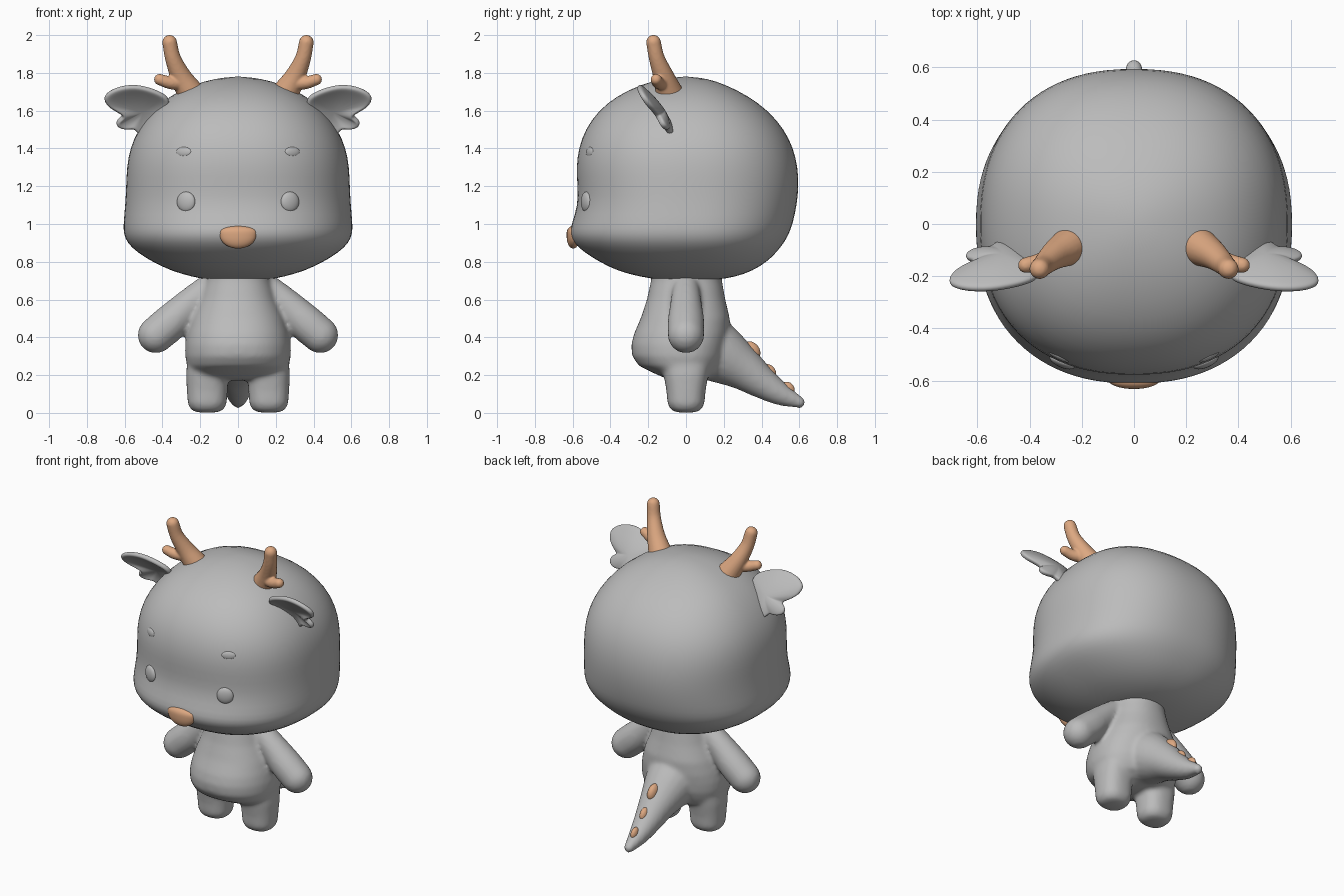
import bpy, bmesh, math
from mathutils import Vector, Matrix

cube = bpy.data.objects.get("Cube")
if cube:
    bpy.data.objects.remove(cube)


def material(name, rgb):
    m = bpy.data.materials.new(name)
    m.use_nodes = True
    m.diffuse_color = (*rgb, 1)
    m.node_tree.nodes["Principled BSDF"].inputs["Base Color"].default_value = (*rgb, 1)
    return m


grey = material("soft_grey", (0.5, 0.5, 0.5))
tan = material("warm_tan", (0.72, 0.39, 0.22))


def finish(bm, name, mat):
    bmesh.ops.recalc_face_normals(bm, faces=bm.faces)
    for f in bm.faces:
        f.smooth = True
    me = bpy.data.meshes.new(name)
    bm.to_mesh(me)
    bm.free()
    me.materials.append(mat)
    ob = bpy.data.objects.new(name, me)
    bpy.context.collection.objects.link(ob)
    return ob


def subsurf(ob, levels):
    mod = ob.modifiers.new("smooth", 'SUBSURF')
    mod.levels = mod.render_levels = levels


def skin(bm, rings, start, end):
    """Join closed rings of points and close both ends at a pole."""
    loops = [[bm.verts.new(p) for p in r] for r in rings]
    n = len(loops[0])
    for a, b in zip(loops, loops[1:]):
        for i in range(n):
            bm.faces.new((a[i], a[(i + 1) % n], b[(i + 1) % n], b[i]))
    for loop, pole in ((loops[0], start), (loops[-1], end)):
        v = bm.verts.new(pole)
        for i in range(n):
            bm.faces.new((loop[i], loop[(i + 1) % n], v))


def power(v, e):
    return math.copysign(abs(v) ** e, v)


def body_ring(z, hx, front, back, n, count=48):
    """Rounded cross-section with its own depth in front and behind."""
    pts = []
    for i in range(count):
        a = 2 * math.pi * i / count
        c, s = power(math.cos(a), 2 / n), power(math.sin(a), 2 / n)
        pts.append((hx * c, s * (back if s > 0 else -front), z))
    return pts


def tube(bm, path, count=20):
    """Round tube through (x, y, z, radius) points, with rounded ends."""
    p = [Vector(q) for q in path]
    ext = [2 * p[0] - p[1]] + p + [2 * p[-1] - p[-2]]
    pts = []
    for i in range(1, len(ext) - 2):
        a, b, c, d = ext[i - 1:i + 3]
        for k in range(6):
            t = k / 6
            pts.append(0.5 * (2 * b + (c - a) * t + (2 * a - 5 * b + 4 * c - d) * t * t
                              + (3 * b - a - 3 * c + d) * t ** 3))
    pts.append(p[-1])
    first = (pts[1] - pts[0]).xyz.normalized()
    last = (pts[-1] - pts[-2]).xyz.normalized()
    rows = []
    for k in range(1, 6):
        a = math.pi / 2 * k / 6
        rows.append((pts[0].xyz - first * pts[0].w * math.cos(a), pts[0].w * math.sin(a), first))
    for i, q in enumerate(pts):
        t = pts[min(i + 1, len(pts) - 1)] - pts[max(i - 1, 0)]
        rows.append((q.xyz, q.w, t.xyz.normalized()))
    for k in range(5, 0, -1):
        a = math.pi / 2 * k / 6
        rows.append((pts[-1].xyz + last * pts[-1].w * math.cos(a), pts[-1].w * math.sin(a), last))
    side = first.orthogonal().normalized()
    rings = []
    for centre, r, t in rows:
        side = (side - t * side.dot(t)).normalized()
        up = t.cross(side)
        rings.append([centre + r * (side * math.cos(2 * math.pi * i / count)
                                    + up * math.sin(2 * math.pi * i / count)) for i in range(count)])
    skin(bm, rings, pts[0].xyz - first * pts[0].w, pts[-1].xyz + last * pts[-1].w)


def blob(name, mat, loc, size, rot=(0, 0, 0)):
    bm = bmesh.new()
    bmesh.ops.create_uvsphere(bm, u_segments=24, v_segments=16, radius=1)
    bmesh.ops.scale(bm, vec=size, verts=bm.verts)
    ob = finish(bm, name, mat)
    ob.location, ob.rotation_euler = loc, rot
    return ob


def fuse(ob, voxel, rounds):
    """Merge overlapping pieces into one soft skin."""
    r = ob.modifiers.new("fuse", 'REMESH')
    r.mode, r.voxel_size, r.use_smooth_shade = 'VOXEL', voxel, True
    s = ob.modifiers.new("soften", 'SMOOTH')
    s.factor, s.iterations = 0.5, rounds


# Head: height, half width, front, back
profile = [(.705, .16, -.14, .17), (.72, .24, -.24, .26), (.75, .35, -.36, .35),
           (.80, .455, -.46, .43), (.85, .535, -.54, .48), (.90, .588, -.597, .52),
           (.95, .607, -.618, .547), (1.0, .608, -.607, .566), (1.1, .598, -.573, .588),
           (1.2, .593, -.575, .598), (1.3, .59, -.582, .593), (1.4, .573, -.57, .57),
           (1.5, .53, -.535, .522), (1.6, .455, -.465, .437), (1.68, .36, -.365, .327),
           (1.74, .235, -.235, .205), (1.77, .12, -.12, .11)]
bm = bmesh.new()
skin(bm, [body_ring(*r, 2.3) for r in profile], (0, 0, .70), (0, 0, 1.782))
subsurf(finish(bm, "head", grey), 1)

# Torso, arms, legs and tail fused into one body
bm = bmesh.new()
torso = [(.18, .18, -.10, .12), (.21, .245, -.17, .17), (.25, .268, -.25, .19),
         (.30, .28, -.285, .21), (.36, .28, -.29, .22), (.42, .27, -.275, .23),
         (.50, .247, -.24, .232), (.60, .205, -.207, .208), (.70, .175, -.185, .19),
         (.78, .17, -.18, .19)]
skin(bm, [body_ring(*r, 2.2) for r in torso], (0, 0, .17), (0, 0, .79))
for s in (1, -1):
    tube(bm, [(s * .15, 0, .67, .07), (s * .24, 0, .59, .082),
              (s * .35, 0, .485, .097), (s * .435, 0, .412, .097)])
    skin(bm, [[(x + s * .163, y, z) for x, y, z in body_ring(h, w, -d, d, 2.4)]
              for h, w, d in ((.004, .06, .055), (.018, .088, .082), (.05, .103, .098),
                              (.12, .108, .104), (.2, .112, .118), (.28, .105, .13))],
         (s * .163, 0, 0), (s * .163, 0, .3))
tube(bm, [(0, .08, .37, .18), (0, .19, .305, .155), (0, .30, .235, .117),
          (0, .40, .163, .088), (0, .50, .1, .062), (0, .60, .056, .033)])
fuse(finish(bm, "body", grey), .013, 9)

# Tail spikes, smaller toward the tip
for i, (y, z, size) in enumerate([(.34, .325, 1), (.432, .213, .85), (.538, .128, .68)]):
    blob(f"tail_spike_{i + 1}", tan, (0, y, z), (.032 * size, .058 * size, .05 * size), (-.8, 0, 0))

# Nose: rounded below, flatter on top
bm = bmesh.new()
bmesh.ops.create_uvsphere(bm, u_segments=32, v_segments=20, radius=1)
for v in bm.verts:
    x, y, z = v.co
    v.co = (x * .098 * (1 + .12 * z), y * .035, power(z, .8) * (.045 if z > 0 else .075))
nose = finish(bm, "nose", tan)
nose.location = (0, -.597, .945)

# Ear outline in x and z, spread from a hub
outline = [(.37, 1.60), (.36, 1.66), (.40, 1.69), (.46, 1.715), (.55, 1.738), (.65, 1.72),
           (.705, 1.685), (.71, 1.655), (.69, 1.62), (.64, 1.592), (.60, 1.568), (.635, 1.549),
           (.648, 1.525), (.625, 1.502), (.58, 1.498), (.55, 1.505), (.53, 1.475), (.49, 1.455),
           (.43, 1.50)]
hub = Vector((.5, 1.60))

for s, side in ((1, "left"), (-1, "right")):
    # Ear: slanted, cupped leaf
    bm = bmesh.new()
    loops = []
    for k in (1, .85, .5):
        loop = []
        for p in outline:
            q = hub + (Vector(p) - hub) * k
            y = -.245 + (1.72 - q.y) * .66 + .04 * (1 - k * k) - .1 * max(0, q.x - .55)
            loop.append(bm.verts.new((s * q.x, y, q.y)))
        loops.append(loop)
    n = len(outline)
    for a, b in zip(loops, loops[1:]):
        for i in range(n):
            bm.faces.new((a[i], a[(i + 1) % n], b[(i + 1) % n], b[i]))
    centre = bm.verts.new((s * hub.x, -.125, hub.y))
    for i in range(n):
        bm.faces.new((loops[-1][i], loops[-1][(i + 1) % n], centre))
    ear = finish(bm, side + "_ear", grey)
    sol = ear.modifiers.new("thickness", 'SOLIDIFY')
    sol.thickness, sol.offset = .032, 0
    subsurf(ear, 2)

    # Antler: main stem and short outer branch
    bm = bmesh.new()
    tube(bm, [(s * .255, -.09, 1.70, .072), (s * .305, -.12, 1.785, .055),
              (s * .345, -.155, 1.88, .042), (s * .362, -.172, 1.962, .039)])
    tube(bm, [(s * .29, -.115, 1.745, .04), (s * .36, -.145, 1.748, .034),
              (s * .415, -.158, 1.765, .03)])
    fuse(finish(bm, side + "_antler", tan), .007, 4)

    # Eye and brow dot
    blob(side + "_eye", grey, (s * .275, -.528, 1.117), (.052, .022, .054), (0, 0, s * .4))
    blob(side + "_brow", grey, (s * .287, -.508, 1.382), (.044, .012, .026), (-.12, 0, s * .45))
